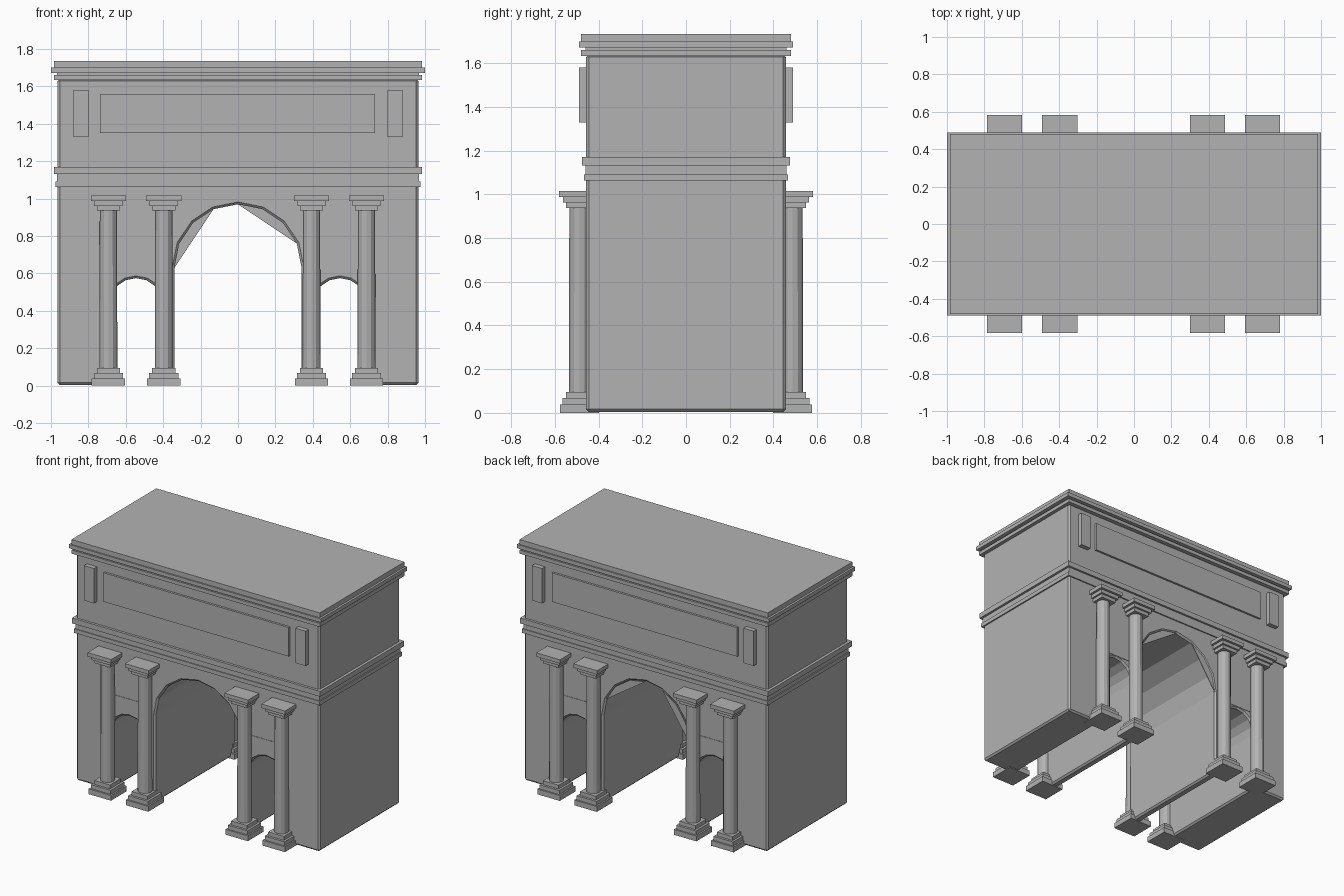
import bpy, bmesh, math

if "Cube" in bpy.data.objects:
    bpy.data.objects.remove(bpy.data.objects["Cube"])

stone = bpy.data.materials.new("grey stone")
stone.diffuse_color = (0.45, 0.45, 0.45, 1)
stone.use_nodes = True
stone.node_tree.nodes["Principled BSDF"].inputs["Base Color"].default_value = stone.diffuse_color


def finish(bm, name):
    bmesh.ops.recalc_face_normals(bm, faces=bm.faces)
    me = bpy.data.meshes.new(name)
    bm.to_mesh(me)
    bm.free()
    me.materials.append(stone)
    ob = bpy.data.objects.new(name, me)
    bpy.context.collection.objects.link(ob)
    return ob


def prism(name, outline, y0, y1):
    """Extrude an (x, z) outline along y."""
    bm = bmesh.new()
    face = bm.faces.new([bm.verts.new((x, y0, z)) for x, z in outline])
    ext = bmesh.ops.extrude_face_region(bm, geom=[face])
    for v in ext["geom"]:
        if isinstance(v, bmesh.types.BMVert):
            v.co.y = y1
    return finish(bm, name)


def add_box(bm, x0, x1, y0, y1, z0, z1):
    vs = bmesh.ops.create_cube(bm, size=1)["verts"]
    for v in vs:
        v.co.x = x1 if v.co.x > 0 else x0
        v.co.y = y1 if v.co.y > 0 else y0
        v.co.z = z1 if v.co.z > 0 else z0


def box(name, *extent):
    bm = bmesh.new()
    add_box(bm, *extent)
    return finish(bm, name)


def arch(cx, spring, r):
    """Opening outline from left foot over the arch to right foot."""
    pts = [(cx - r, 0.005)]
    for i in range(9):
        a = math.pi * (1 - i / 8)
        pts.append((cx + r * math.cos(a), spring + r * math.sin(a)))
    return pts + [(cx + r, 0.005)]


# Main block with one large and two small passages
W, D = 0.965, 0.457
SIDE = 0.545
outline = [(-W, 0.005)]
outline += arch(-SIDE, 0.43, 0.145) + arch(0, 0.63, 0.34) + arch(SIDE, 0.43, 0.145)
outline += [(W, 0.005), (W, 1.64), (-W, 1.64)]
body = prism("main_block", outline, -D, D)
bev = body.modifiers.new("edge chamfer", "BEVEL")
bev.width = 0.012
bev.segments = 1
bev.limit_method = "ANGLE"

# Flat infill pieces at the rear of the large arch
big = arch(0, 0.63, 0.34)
prism("rear_infill_left", big[1:5], D - 0.006, D - 0.001)
prism("rear_infill_right", big[5:9], D - 0.006, D - 0.001)

# Horizontal mouldings: half width, half depth, bottom, top
for name, hx, hy, z0, z1 in [
    ("lower_band", 0.975, 0.466, 1.063, 1.092),
    ("frieze", 0.968, 0.460, 1.092, 1.132),
    ("middle_cornice", 0.985, 0.475, 1.132, 1.17),
    ("crown_lower", 0.985, 0.48, 1.634, 1.66),
    ("crown_neck", 0.968, 0.46, 1.66, 1.673),
    ("crown_middle", 1.0, 0.49, 1.673, 1.70),
    ("crown_top", 0.985, 0.48, 1.70, 1.735),
]:
    box(name, -hx, hx, -hy, hy, z0, z1)


def column(name, cx, cy):
    bm = bmesh.new()
    # Stepped square base and capital
    for h, z0, z1 in [(0.089, 0, 0.038), (0.078, 0.038, 0.067), (0.062, 0.067, 0.095),
                      (0.062, 0.937, 0.962), (0.076, 0.962, 0.988), (0.094, 0.988, 1.016)]:
        add_box(bm, cx - h, cx + h, cy - h, cy + h, z0, z1)
    # Shaft
    shaft = bmesh.ops.create_cone(bm, cap_ends=True, segments=12,
                                  radius1=0.048, radius2=0.046, depth=0.86)["verts"]
    bmesh.ops.translate(bm, verts=shaft, vec=(cx, cy, 0.516))
    finish(bm, name)


for side, s in (("front", -1), ("back", 1)):
    for i, cx in enumerate((-0.693, -0.397, 0.393, 0.687)):
        column(f"{side}_column_{i + 1}", cx, s * 0.488)
    # Raised attic panel and its flanking blocks
    ys = sorted((s * 0.44, s * 0.472))
    box(f"{side}_attic_panel", -0.737, 0.733, *ys, 1.352, 1.56)
    yb = sorted((s * 0.44, s * 0.49))
    for label, m in (("left", -1), ("right", 1)):
        box(f"{side}_attic_block_{label}", *sorted((m * 0.80, m * 0.88)), *yb, 1.33, 1.58)
        # Thin facing above each small passage
        yf = sorted((s * 0.45, s * (D + 0.003)))
        box(f"{side}_small_arch_facing_{label}", *sorted((m * 0.40, m * 0.69)), *yf, 0.588, 0.70)
